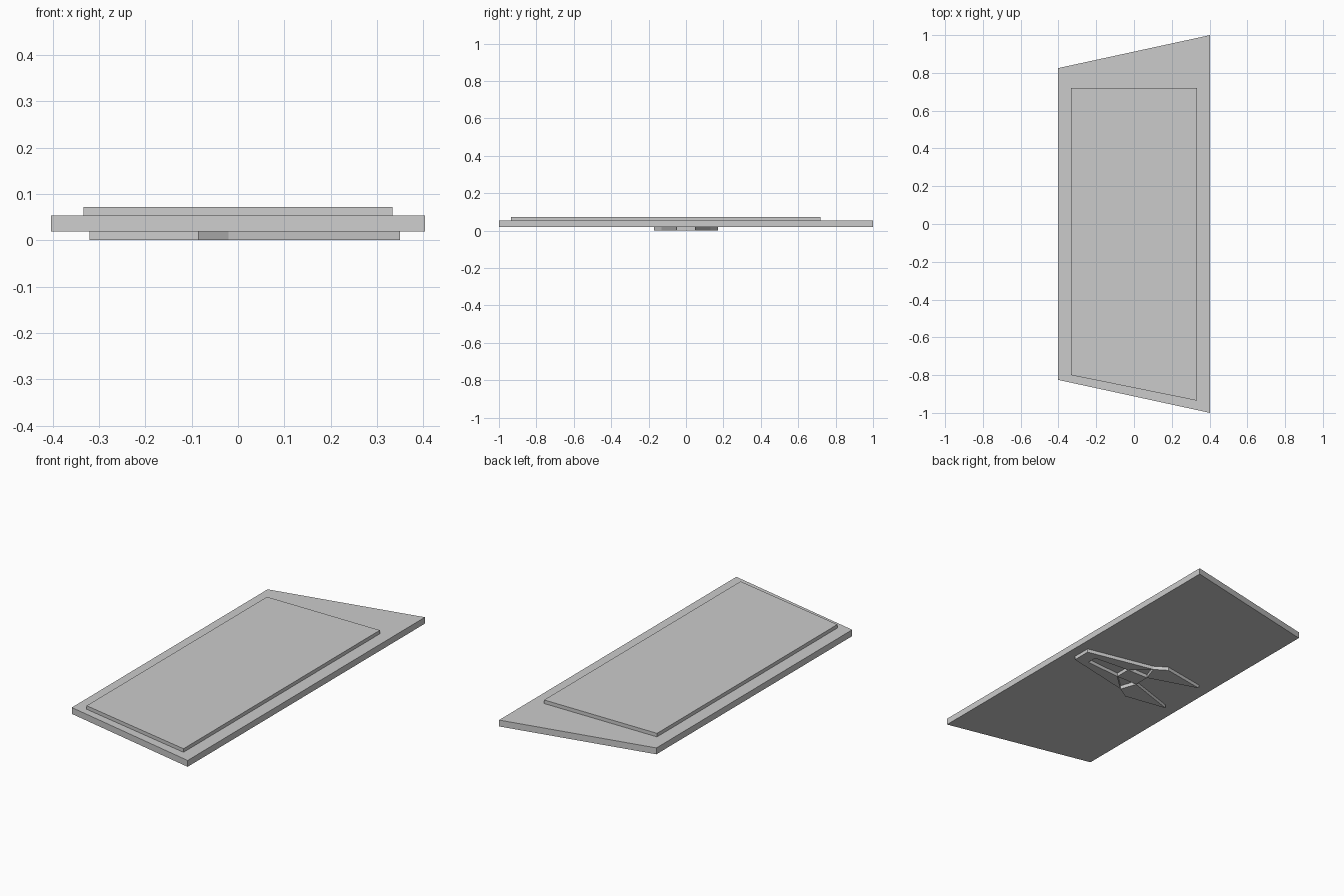
import bpy
import bmesh

if "Cube" in bpy.data.objects:
    bpy.data.objects.remove(bpy.data.objects["Cube"], do_unlink=True)

grey = bpy.data.materials.new("light grey")
grey.use_nodes = True
grey.diffuse_color = (0.6, 0.6, 0.6, 1)
grey.node_tree.nodes["Principled BSDF"].inputs["Base Color"].default_value = (0.6, 0.6, 0.6, 1)


def prism(name, outlines, bottom, top):
    """Extrude flat outlines that share corners into one solid part."""
    bm = bmesh.new()
    for outline in outlines:
        bm.faces.new([bm.verts.new((x, y, bottom)) for x, y in outline])
    bmesh.ops.remove_doubles(bm, verts=bm.verts[:], dist=0.0001)
    bmesh.ops.recalc_face_normals(bm, faces=bm.faces[:])
    solid = bmesh.ops.extrude_face_region(bm, geom=bm.faces[:], use_keep_orig=True)
    raised = [v for v in solid["geom"] if isinstance(v, bmesh.types.BMVert)]
    bmesh.ops.translate(bm, verts=raised, vec=(0, 0, top - bottom))
    bmesh.ops.recalc_face_normals(bm, faces=bm.faces[:])
    mesh = bpy.data.meshes.new(name)
    bm.to_mesh(mesh)
    bm.free()
    mesh.materials.append(grey)
    obj = bpy.data.objects.new(name, mesh)
    bpy.context.collection.objects.link(obj)
    return obj


def flip(outline):
    return [(x, -y) for x, y in reversed(outline)]


SLAB_BOTTOM, SLAB_TOP, PLATE_TOP = 0.019, 0.053, 0.072

# Main slab with slanted ends
prism("base_slab", [[(-0.403, -0.825), (0.403, -1), (0.403, 1), (-0.403, 0.825)]],
      SLAB_BOTTOM, SLAB_TOP)

# Thin raised plate, slanted at the front only
prism("top_plate", [[(-0.333, -0.8), (0.333, -0.935), (0.333, 0.72), (-0.333, 0.72)]],
      SLAB_TOP, PLATE_TOP)

# Underside relief: open nose frame, centre block and swept side pieces
nose, notch = (0.35, 0.05), (0.28, 0.026)
block_front, block_back = (0.075, 0.043), (-0.05, 0.043)
shoulder, side, tail = (-0.02, 0.13), (-0.085, 0.172), (-0.32, 0.132)

arm = [nose, shoulder, block_front, notch]
wing = [shoulder, side, tail, block_back]
cap = [nose, notch] + flip([nose, notch])
block = [block_front, block_back] + flip([block_front, block_back])
prism("underside_relief", [arm, flip(arm), wing, flip(wing), cap, block], 0, SLAB_BOTTOM)
